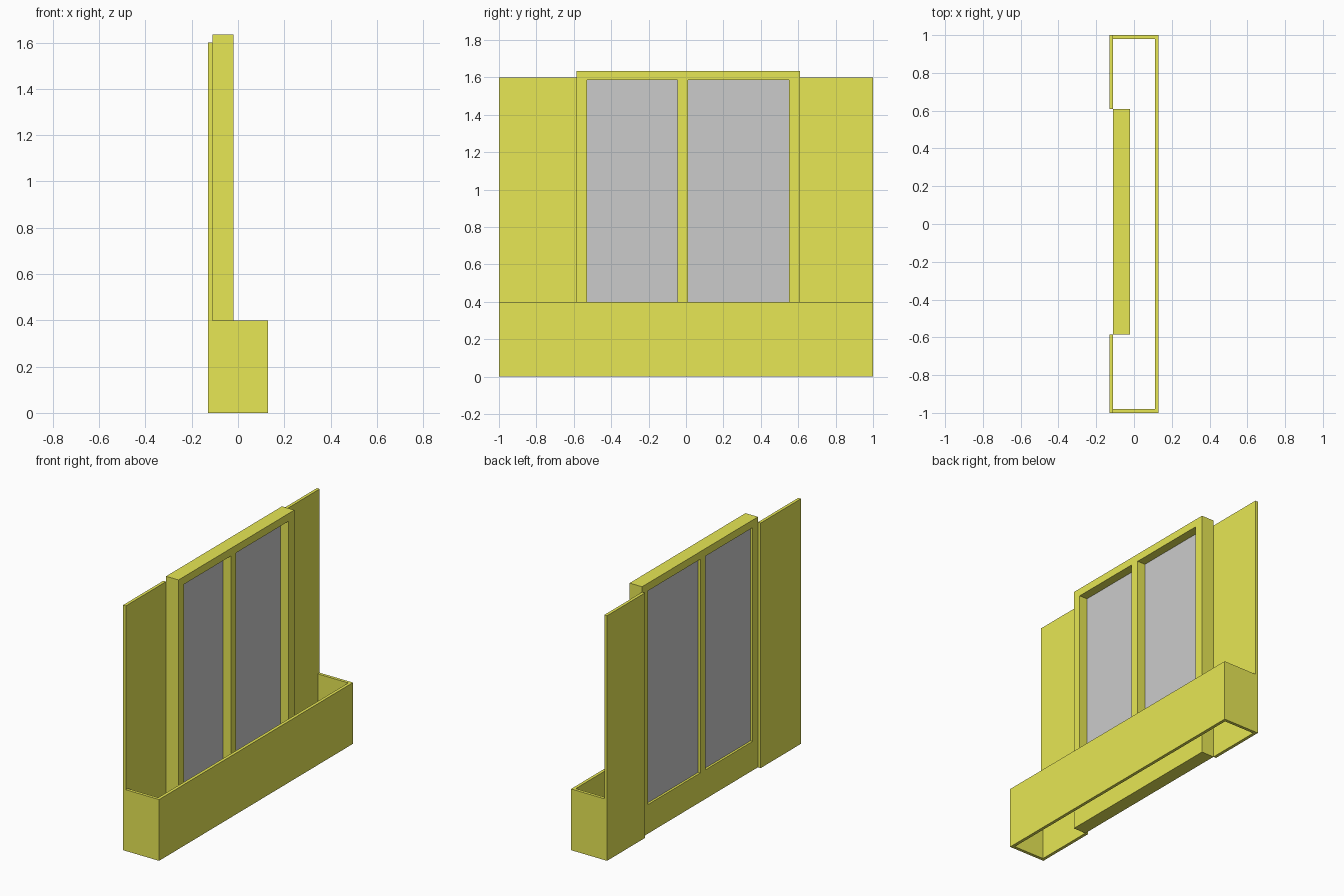
import bpy

if "Cube" in bpy.data.objects:
    bpy.data.objects.remove(bpy.data.objects["Cube"])

yellow = bpy.data.materials.new("yellow_paint")
yellow.diffuse_color = (0.8, 0.8, 0.09, 1)
yellow.use_nodes = True
yellow.node_tree.nodes["Principled BSDF"].inputs["Base Color"].default_value = yellow.diffuse_color


def box(name, x, y, z, material=yellow):
    """Axis-aligned box from (min, max) ranges."""
    bpy.ops.mesh.primitive_cube_add(size=1)
    ob = bpy.context.object
    ob.name = name
    ob.location = [(a + b) / 2 for a, b in (x, y, z)]
    ob.scale = [b - a for a, b in (x, y, z)]
    bpy.ops.object.transform_apply(location=True, rotation=False, scale=True)
    if material:
        ob.data.materials.append(material)
    return ob


HALF, T = 0.13, 0.02              # half depth and board thickness
LEFT, RIGHT = -0.585, 0.61        # window frame edges along y
BACK_IN = -HALF + T

# Low open-bottomed planter box: long board and two end boards
box("planter_long_board", (HALF - T, HALF), (-1, 1), (0, 0.4))
for side, y in (("left", (-1, -1 + T)), ("right", (1 - T, 1))):
    box(f"planter_end_{side}", (BACK_IN, HALF - T), y, (0, 0.4))

# Tall wall panels either side of the window
box("wall_panel_left", (-HALF, BACK_IN), (-1, LEFT), (0, 1.6))
box("wall_panel_right", (-HALF, BACK_IN), (RIGHT, 1), (0, 1.6))

# Window frame with two openings, each holding a grey pane
frame = box("window_frame", (BACK_IN, -0.02), (LEFT, RIGHT), (0, 1.635))
for side, y in (("left", (-0.53, -0.045)), ("right", (0.01, 0.55))):
    z = (0.19, 1.585)
    cutter = box(f"opening_cutter_{side}", (-0.2, 0.1), y, z, None)
    cutter.hide_render = True
    cutter.hide_set(True)
    cut = frame.modifiers.new(f"opening_{side}", "BOOLEAN")
    cut.operation = "DIFFERENCE"
    cut.solver = "EXACT"
    cut.object = cutter
    box(f"window_pane_{side}", (-0.095, -0.077), y, z, None)
